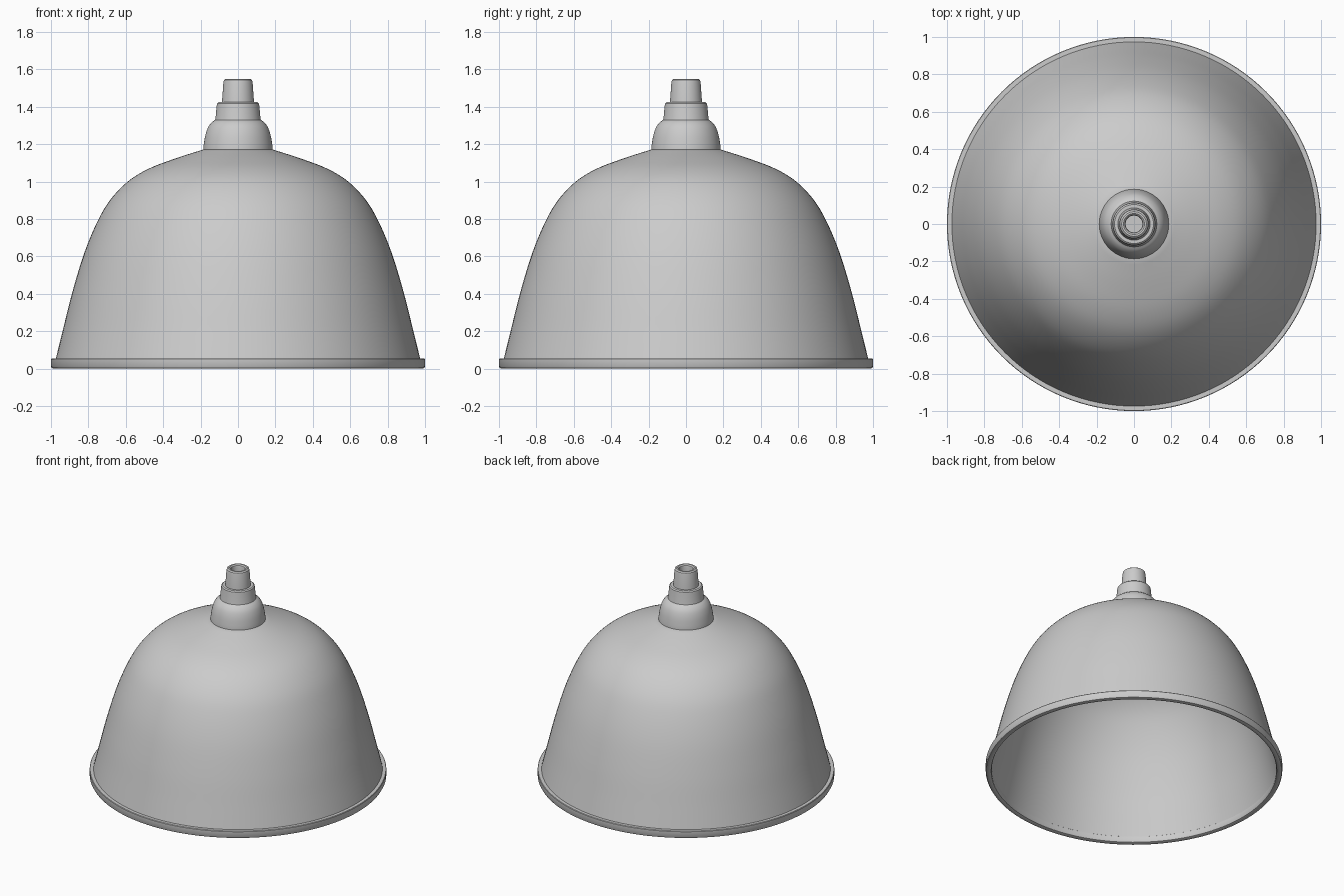
import bpy, bmesh, math

if "Cube" in bpy.data.objects:
    bpy.data.objects.remove(bpy.data.objects["Cube"])

SEG = 128


def smooth(pts, n=5):
    """Catmull-Rom interpolation of a profile of (radius, height) points."""
    ext = [tuple(2 * a - b for a, b in zip(pts[0], pts[1]))] + pts
    ext.append(tuple(2 * a - b for a, b in zip(pts[-1], pts[-2])))
    out = []
    for p0, p1, p2, p3 in zip(ext, ext[1:], ext[2:], ext[3:]):
        for k in range(n):
            t = k / n
            out.append(tuple(0.5 * (2 * b + (c - a) * t + (2 * a - 5 * b + 4 * c - d) * t * t
                                    + (3 * b - a - 3 * c + d) * t ** 3)
                             for a, b, c, d in zip(p0, p1, p2, p3)))
    return out + [pts[-1]]


def lathe(name, profile, closed=False):
    """Revolve a profile about z; points on the axis become caps."""
    bm = bmesh.new()
    rings = []
    for r, z in profile:
        if r < 1e-5:
            rings.append([bm.verts.new((0, 0, z))] * SEG)
        else:
            rings.append([bm.verts.new((r * math.cos(2 * math.pi * i / SEG),
                                        r * math.sin(2 * math.pi * i / SEG), z))
                          for i in range(SEG)])
    pairs = list(zip(rings, rings[1:])) + ([(rings[-1], rings[0])] if closed else [])
    for a, b in pairs:
        for i in range(SEG):
            j = (i + 1) % SEG
            corners = list(dict.fromkeys((a[i], a[j], b[j], b[i])))
            if len(corners) > 2:
                bm.faces.new(corners)
    bmesh.ops.recalc_face_normals(bm, faces=bm.faces)
    mesh = bpy.data.meshes.new(name)
    bm.to_mesh(mesh)
    bm.free()
    ob = bpy.data.objects.new(name, mesh)
    bpy.context.collection.objects.link(ob)
    bpy.context.view_layer.objects.active = ob
    ob.select_set(True)
    bpy.ops.object.shade_smooth_by_angle(angle=math.radians(35))
    ob.select_set(False)
    return ob


# Bell shade: outer curve, then a thin inner wall back down to the rim
outer = smooth([(0.975, 0.05), (0.938, 0.2), (0.888, 0.4), (0.825, 0.61), (0.755, 0.78),
                (0.685, 0.9), (0.59, 1.0), (0.48, 1.068), (0.34, 1.122), (0.185, 1.172)])
inner = [(r - 0.012, z - 0.012) for r, z in reversed(outer)]
lathe("shade", outer + [(0, 1.172), (0, 1.16)] + inner, closed=True)

# Rolled rim around the mouth
lathe("rim", [(0.972, 0.055), (0.997, 0.055), (1.0, 0.051), (1.0, 0.012), (0.995, 0.003),
              (0.986, 0.0), (0.972, 0.0), (0.963, 0.004), (0.959, 0.012), (0.959, 0.045)],
      closed=True)

# Stepped socket cap: domed base, collar, cable gland with a bore
dome = smooth([(0.186, 1.17), (0.183, 1.2), (0.174, 1.25), (0.16, 1.29), (0.142, 1.315),
               (0.122, 1.33)], 4)
collar = [(0.12, 1.34), (0.114, 1.405), (0.112, 1.418), (0.104, 1.425)]
gland = [(0.086, 1.425), (0.0845, 1.44), (0.078, 1.53), (0.075, 1.543), (0.066, 1.55),
         (0.056, 1.55), (0.048, 1.543), (0.045, 1.53), (0.045, 1.44), (0, 1.44)]
lathe("socket_cap", [(0, 1.165), (0.186, 1.165)] + dome + collar + gland)
